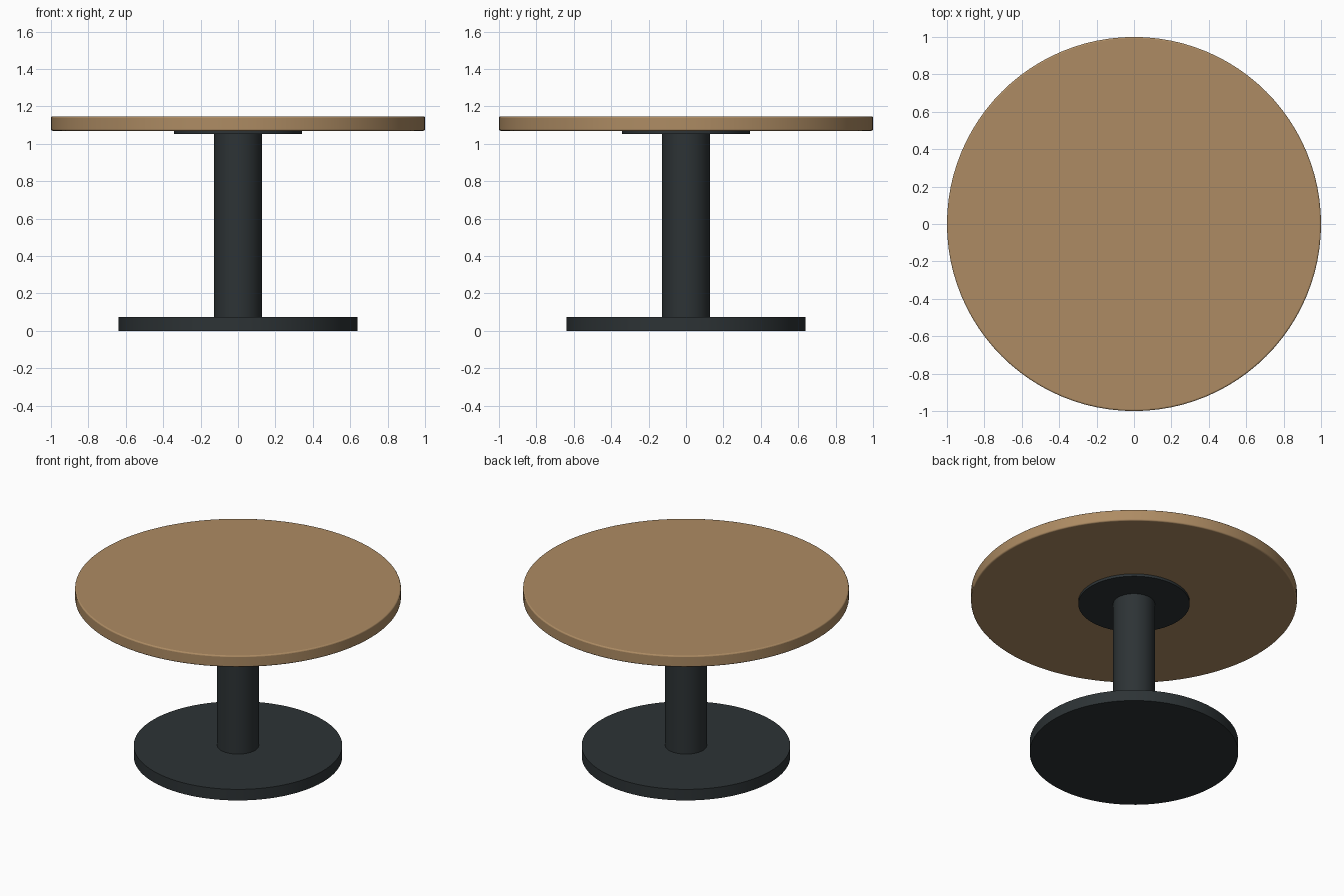
import bpy
import math

if "Cube" in bpy.data.objects:
    bpy.data.objects.remove(bpy.data.objects["Cube"])


def material(name, color):
    m = bpy.data.materials.new(name)
    m.diffuse_color = (*color, 1)
    m.use_nodes = True
    m.node_tree.nodes["Principled BSDF"].inputs["Base Color"].default_value = m.diffuse_color
    return m


wood = material("wood", (0.42, 0.26, 0.125))
metal = material("dark_metal", (0.026, 0.033, 0.036))


def disc(name, radius, z0, z1, mat, bevel=0):
    """Upright cylinder between two heights, with optional rounded rims."""
    bpy.ops.mesh.primitive_cylinder_add(
        vertices=96, radius=radius, depth=z1 - z0, location=(0, 0, (z0 + z1) / 2))
    ob = bpy.context.object
    ob.name = name
    ob.data.materials.append(mat)
    if bevel:
        mod = ob.modifiers.new("rounded_rim", 'BEVEL')
        mod.width = bevel
        mod.segments = 3
        mod.limit_method = 'ANGLE'
        mod.angle_limit = math.radians(40)
    bpy.ops.object.shade_smooth_by_angle(angle=math.radians(35))
    return ob


# Floor base, column, mounting plate and round top
disc("base", 0.64, 0, 0.075, metal)
disc("column", 0.128, 0.075, 1.053, metal)
disc("mounting_plate", 0.342, 1.053, 1.07, metal)
disc("table_top", 1.0, 1.07, 1.146, wood, bevel=0.008)
